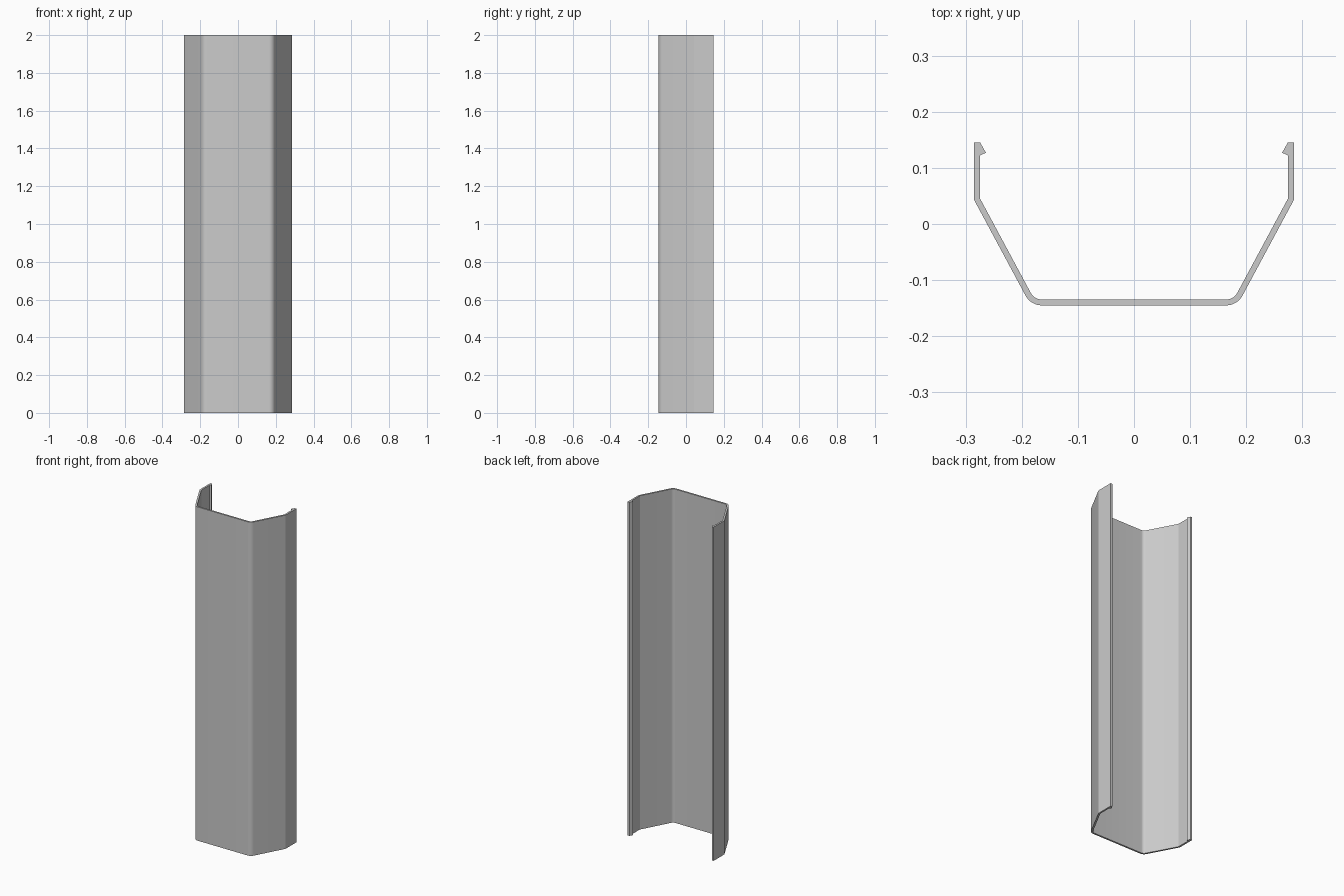
import bpy, bmesh, math
from mathutils import Vector

cube = bpy.data.objects.get("Cube")
if cube:
    bpy.data.objects.remove(cube)

HEIGHT, HALF_W, HALF_D, WALL = 2.0, 0.285, 0.145, 0.0105
BEND_Y, CORNER_X, RADIUS = 0.043, 0.184, 0.033


def fillet(before, corner, after, radius, steps=8):
    """Points of a rounded corner between two straight runs."""
    a, b = (before - corner).normalized(), (after - corner).normalized()
    half = a.angle(b) / 2
    centre = corner + (a + b).normalized() * radius / math.sin(half)
    start = (corner + a * radius / math.tan(half) - centre).normalized()
    end = (corner + b * radius / math.tan(half) - centre).normalized()
    return [centre + start.slerp(end, i / steps) * radius for i in range(steps + 1)]


# Corners of the outer skin, and the inner skin one wall thickness inside
bend = Vector((HALF_W, BEND_Y))
corner = Vector((CORNER_X, -HALF_D))
slope = (bend - corner).normalized()
angle = math.atan2(slope.y, slope.x)
inner_bend = bend + Vector((-WALL, WALL * math.tan((math.pi / 2 - angle) / 2)))
inner_corner = corner + Vector((-WALL * math.tan(angle / 2), WALL))
outer_arc = fillet(bend, corner, Vector((0, -HALF_D)), RADIUS)
inner_arc = fillet(inner_bend, inner_corner, Vector((0, WALL - HALF_D)), RADIUS - WALL)

# Left half of the section: outer skin, then inner skin with the snap lip
outer = [Vector((HALF_W, HALF_D)), bend] + outer_arc
lip = [Vector((HALF_W - WALL, 0.122)), Vector((0.264, 0.127)),
       Vector((0.274, HALF_D))]
inner = inner_arc[::-1] + [inner_bend] + lip


def mirrored(points):
    return [Vector((-p.x, p.y)) for p in reversed(points)]


section = outer + mirrored(outer) + mirrored(inner) + inner

# Extrude the section into the channel
bm = bmesh.new()
base = bm.faces.new([bm.verts.new((p.x, p.y, 0)) for p in section])
grown = bmesh.ops.extrude_face_region(bm, geom=[base], use_keep_orig=True)
top = [v for v in grown["geom"] if isinstance(v, bmesh.types.BMVert)]
bmesh.ops.translate(bm, verts=top, vec=(0, 0, HEIGHT))
bmesh.ops.recalc_face_normals(bm, faces=bm.faces)
mesh = bpy.data.meshes.new("channel_cover")
bm.to_mesh(mesh)
bm.free()
channel = bpy.data.objects.new("channel_cover", mesh)
bpy.context.collection.objects.link(channel)

# Plain grey finish
grey = bpy.data.materials.new("light_grey")
grey.use_nodes = True
grey.diffuse_color = (0.6, 0.6, 0.6, 1)
grey.node_tree.nodes["Principled BSDF"].inputs["Base Color"].default_value = grey.diffuse_color
mesh.materials.append(grey)

# Smooth the rounded corners, keep the folds sharp
bpy.ops.object.select_all(action="DESELECT")
channel.select_set(True)
bpy.context.view_layer.objects.active = channel
bpy.ops.object.shade_smooth_by_angle(angle=math.radians(20))
